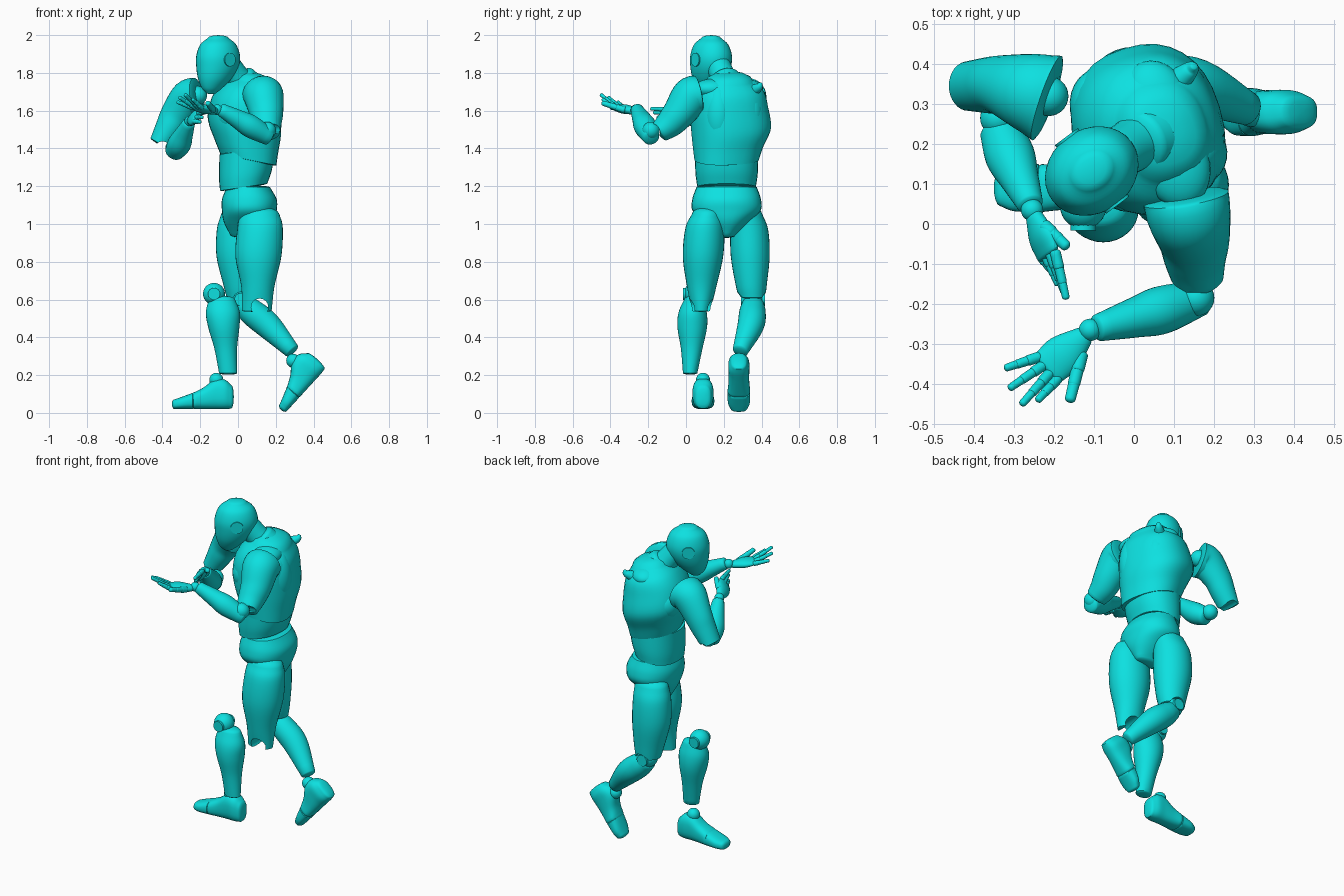
import bpy, bmesh, math
from mathutils import Vector, Matrix

cube = bpy.data.objects.get("Cube")
if cube:
    bpy.data.objects.remove(cube, do_unlink=True)

teal = bpy.data.materials.new("teal plastic")
teal.use_nodes = True
teal.diffuse_color = (0.004, 0.75, 0.75, 1)
teal.node_tree.nodes["Principled BSDF"].inputs["Base Color"].default_value = teal.diffuse_color

X, Y, Z = Vector((1, 0, 0)), Vector((0, 1, 0)), Vector((0, 0, 1))
SEGMENTS, STEPS = 32, 5


def finish(name, bm):
    bmesh.ops.recalc_face_normals(bm, faces=bm.faces)
    mesh = bpy.data.meshes.new(name)
    bm.to_mesh(mesh)
    bm.free()
    mesh.materials.append(teal)
    obj = bpy.data.objects.new(name, mesh)
    bpy.context.collection.objects.link(obj)
    mesh.shade_smooth()
    mesh.set_sharp_from_angle(angle=math.radians(40))
    return obj


def spline(rings):
    """Smoothly interpolate rings of (x, y, z, half width, half depth)."""
    pts = [Vector(r) for r in rings]
    pts = [2 * pts[0] - pts[1]] + pts + [2 * pts[-1] - pts[-2]]
    out = []
    for a, b, c, d in zip(pts, pts[1:], pts[2:], pts[3:]):
        for k in range(STEPS):
            t = k / STEPS
            out.append(b + (c - a) * (t / 2) + (2 * a - 5 * b + 4 * c - d) * (t * t / 2)
                       + (3 * b - a - 3 * c + d) * (t ** 3 / 2))
    return out + [pts[-2]]


def loft(name, rings, side=Y, normal=None, power=2, caps=(0.3, 0.3)):
    """Closed tube of superellipse rings with rounded ends."""
    path = spline(rings)
    frames = []
    for i, p in enumerate(path):
        ahead, behind = path[min(i + 1, len(path) - 1)], path[max(i - 1, 0)]
        t = normal or (Vector(ahead[:3]) - Vector(behind[:3])).normalized()
        frames.append((Vector(p[:3]), max(p[3], 0.003), max(p[4], 0.003), t))

    def cap(frame, length, sign):
        c, a, b, t = frame
        angles = [math.radians(g) for g in (25, 50, 70, 84)]
        return [(c + t * sign * length * min(a, b) * math.sin(g),
                 a * math.cos(g), b * math.cos(g), t) for g in angles]

    frames = cap(frames[0], caps[0], -1)[::-1] + frames + cap(frames[-1], caps[1], 1)
    bm = bmesh.new()
    loops = []
    for c, a, b, t in frames:
        u = (side - t * side.dot(t)).normalized()
        v = t.cross(u)
        loop = []
        for k in range(SEGMENTS):
            g = math.tau * k / SEGMENTS
            cu, sv = math.cos(g), math.sin(g)
            pu = math.copysign(abs(cu) ** (2 / power), cu)
            pv = math.copysign(abs(sv) ** (2 / power), sv)
            loop.append(bm.verts.new(c + u * a * pu + v * b * pv))
        loops.append(loop)
    for lo, hi in zip(loops, loops[1:]):
        for k in range(SEGMENTS):
            n = (k + 1) % SEGMENTS
            bm.faces.new((lo[k], lo[n], hi[n], hi[k]))
    bm.faces.new(loops[0])
    bm.faces.new(loops[-1])
    return finish(name, bm)


def limb(name, rings, side=Y, **options):
    """Round tube: one radius for each point."""
    return loft(name, [(*r, r[3]) for r in rings], side, **options)


def ball(name, loc, size, turn=0):
    size = size if isinstance(size, tuple) else (size,) * 3
    bm = bmesh.new()
    place = Matrix.Translation(loc) @ Matrix.Rotation(turn, 4, 'Z') @ Matrix.Diagonal((*size, 1))
    bmesh.ops.create_uvsphere(bm, u_segments=28, v_segments=18, radius=1, matrix=place)
    return finish(name, bm)


def disc(name, loc, axis, radius, depth):
    bm = bmesh.new()
    place = Matrix.Translation(loc) @ axis.to_track_quat('Z', 'Y').to_matrix().to_4x4()
    bmesh.ops.create_cone(bm, cap_ends=True, segments=32, radius1=radius, radius2=radius,
                          depth=depth, matrix=place)
    return finish(name, bm)


def notch(obj, loc, axis, radius):
    """Cut a round joint opening through the end of a limb."""
    cutter = disc("joint_cutter", loc, axis, radius, 0.5)
    cutter.hide_render = True
    mod = obj.modifiers.new("notch", 'BOOLEAN')
    mod.object, mod.operation, mod.solver = cutter, 'DIFFERENCE', 'EXACT'
    graph = bpy.context.evaluated_depsgraph_get()
    mesh = bpy.data.meshes.new_from_object(obj.evaluated_get(graph))
    obj.modifiers.clear()
    obj.data = mesh
    mesh.set_sharp_from_angle(angle=math.radians(40))
    bpy.data.objects.remove(cutter, do_unlink=True)


# Head, ears and neck, turned towards the leading hand
face = Vector((-0.8, -0.6, 0))
ear_axis = Z.cross(face)
skull = Vector((-0.105, 0.133, 0))
profile = [(0, 1.985, 0.048, 0.058), (0, 1.95, 0.085, 0.1), (0, 1.89, 0.104, 0.122),
           (0.005, 1.83, 0.1, 0.118), (0.022, 1.77, 0.08, 0.094),
           (0.04, 1.72, 0.048, 0.058), (0.046, 1.695, 0.024, 0.03)]
loft("head", [(*(skull + face * f + Z * z), w, d) for f, z, w, d in profile], ear_axis, -Z)
for label, sign in (("left", 1), ("right", -1)):
    disc(label + "_ear", skull + Z * 1.87 + ear_axis * sign * 0.097, ear_axis, 0.036, 0.02)
limb("neck", [(0.05, 0.23, 1.7, 0.085), (0.0, 0.2, 1.77, 0.068), (-0.05, 0.17, 1.84, 0.065)])
limb("neck_collar", [(0.035, 0.215, 1.745, 0.086), (0.015, 0.205, 1.77, 0.08)])

# Torso, twisted so that its right shoulder leads
left = Vector((0.3, -0.95, 0)).normalized()
loft("chest", [(0.055, 0.215, 1.34, 0.17, 0.145), (0.045, 0.222, 1.41, 0.185, 0.165),
               (0.035, 0.238, 1.51, 0.21, 0.19), (0.042, 0.23, 1.62, 0.203, 0.183),
               (0.06, 0.23, 1.7, 0.182, 0.155), (0.075, 0.23, 1.755, 0.125, 0.11)],
     left, Vector((0.2, 0, 1)).normalized(), power=2.3, caps=(0.05, 0.45))
turn = math.atan2(left.y, left.x)
for label, sign in (("left", 1), ("right", -1)):
    side = left * sign * 0.08
    ball(label + "_pectoral", Vector((-0.05, 0.21, 1.57)) + side, (0.105, 0.085, 0.1), turn)
    ball(label + "_shoulder_blade", Vector((0.12, 0.25, 1.575)) + side, (0.085, 0.09, 0.17), turn)
    ball(label + "_collar_muscle", Vector((0.08, 0.225, 1.715)) + side, (0.11, 0.085, 0.055), turn)
limb("torn_shoulder_edge", [(0.1, 0.35, 1.7, 0.035), (0.14, 0.385, 1.725, 0.022),
                            (0.15, 0.395, 1.745, 0.01)])
loft("abdomen", [(0.03, 0.215, 1.195, 0.155, 0.127), (0.04, 0.215, 1.27, 0.165, 0.142),
                 (0.05, 0.215, 1.39, 0.168, 0.15)], Y,
     Vector((-0.15, 0, 1)).normalized(), power=2.2, caps=(0.05, 0.05))
loft("pelvis", [(0.055, 0.215, 1.195, 0.16, 0.115), (0.06, 0.215, 1.13, 0.182, 0.145),
                (0.06, 0.215, 1.07, 0.18, 0.145), (0.06, 0.215, 1.01, 0.12, 0.135),
                (0.06, 0.215, 0.94, 0.045, 0.1)], Y, -Z, power=2.2, caps=(0.08, 0.3))

# Left leg: thigh hanging clear of the shin
thigh = loft("left_thigh", [(0.115, 0.11, 1.05, 0.08, 0.105), (0.117, 0.1, 0.98, 0.103, 0.12),
                            (0.108, 0.09, 0.83, 0.107, 0.122), (0.105, 0.083, 0.67, 0.078, 0.088),
                            (0.1, 0.08, 0.54, 0.05, 0.078)], Y, -Z, caps=(0.5, 0.1))
notch(thigh, (0.115, 0.07, 0.56), Y, 0.045)
loft("left_shin", [(-0.085, 0.04, 0.6, 0.05, 0.07), (-0.08, 0.035, 0.53, 0.075, 0.09),
                   (-0.075, 0.033, 0.45, 0.078, 0.082), (-0.065, 0.03, 0.34, 0.057, 0.06),
                   (-0.052, 0.022, 0.21, 0.038, 0.048)], Y, -Z, caps=(0.4, 0.2))
ball("left_knee", (-0.127, 0.045, 0.63), 0.058)
disc("left_knee_cap", (-0.127, 0.045, 0.63), Y, 0.032, 0.122)

# Right leg: bent and trailing
thigh = loft("right_thigh", [(0.01, 0.325, 1.05, 0.08, 0.1), (0.0, 0.335, 0.97, 0.1, 0.112),
                             (0.0, 0.34, 0.83, 0.103, 0.114), (0.012, 0.345, 0.68, 0.083, 0.09),
                             (0.015, 0.35, 0.61, 0.07, 0.075)], Y, -Z, caps=(0.5, 0.1))
notch(thigh, (0.02, 0.35, 0.59), Y, 0.05)
limb("right_shin", [(0.02, 0.355, 0.58, 0.056), (0.075, 0.352, 0.532, 0.07),
                    (0.16, 0.342, 0.462, 0.07), (0.285, 0.288, 0.33, 0.042)])
ball("right_knee", (0.015, 0.355, 0.6), 0.058)
disc("right_knee_cap", (0.015, 0.355, 0.6), Y, 0.034, 0.125)

# Feet: heel, toe and ankle ball, posed together
heel = [(0.075, 0.065, 0.042, 0.062), (0.04, 0.078, 0.055, 0.078), (-0.01, 0.08, 0.055, 0.08),
        (-0.07, 0.058, 0.055, 0.058), (-0.12, 0.045, 0.06, 0.045)]
toe = [(-0.13, 0.043, 0.06, 0.043), (-0.19, 0.032, 0.058, 0.032), (-0.225, 0.026, 0.045, 0.026)]
for label, loc, pitch in (("left", (-0.11, 0.09, 0.02), 0), ("right", (0.41, 0.28, 0.175), -0.83)):
    pose = Matrix.Translation(loc) @ Matrix.Rotation(pitch, 4, 'Y')
    for part, rings in (("heel", heel), ("toe", toe)):
        foot = loft(f"{label}_{part}", [(x, 0, z, w, h) for x, z, w, h in rings],
                    Y, -X, power=2.6, caps=(0.3, 0.6))
        foot.matrix_world = pose
    ball(label + "_ankle", pose @ Vector((-0.005, 0, 0.155)), 0.037)

# Left arm, reaching forward from a sideways shoulder cap
arm = loft("left_upper_arm", [(0.13, 0.065, 1.685, 0.108, 0.1), (0.137, 0.025, 1.672, 0.105, 0.104),
                              (0.15, -0.035, 1.59, 0.09, 0.088), (0.153, -0.085, 1.533, 0.078, 0.076),
                              (0.16, -0.14, 1.488, 0.064, 0.058)], X, caps=(0.1, 0.2))
notch(arm, (0.155, -0.185, 1.485), X, 0.047)
limb("left_forearm", [(0.165, -0.185, 1.46, 0.045), (0.07, -0.215, 1.515, 0.06),
                      (0.0, -0.235, 1.555, 0.05), (-0.09, -0.26, 1.605, 0.034)])
ball("left_elbow", (0.155, -0.185, 1.495), 0.046)
ball("left_wrist", (-0.11, -0.265, 1.605), 0.028)

# Right arm, detached, with its shoulder cap facing the body
arm = loft("right_upper_arm", [(-0.218, 0.315, 1.675, 0.112, 0.1), (-0.262, 0.33, 1.662, 0.098, 0.1),
                               (-0.325, 0.347, 1.58, 0.076, 0.085), (-0.365, 0.347, 1.51, 0.07, 0.073),
                               (-0.415, 0.345, 1.425, 0.062, 0.056)], Y, caps=(0.1, 0.1))
notch(arm, (-0.4, 0.34, 1.395), Y, 0.042)
ball("right_shoulder_ball", (-0.214, 0.32, 1.68), 0.05)
limb("right_forearm", [(-0.335, 0.235, 1.385, 0.052), (-0.31, 0.17, 1.425, 0.062),
                       (-0.285, 0.11, 1.48, 0.048), (-0.26, 0.05, 1.535, 0.033)], X)
ball("right_elbow", (-0.34, 0.265, 1.4), 0.045)
ball("right_wrist", (-0.255, 0.035, 1.545), 0.028)


def hand(label, wrist, knuckles, spread, tips, thumb):
    """Flat palm with four jointed fingers and a thumb."""
    wrist, knuckles = Vector(wrist), Vector(knuckles)
    spread = Vector(spread).normalized()
    middle = wrist.lerp(knuckles, 0.55)
    loft(label + "_palm", [(*wrist, 0.026, 0.02), (*middle, 0.05, 0.025),
                           (*knuckles, 0.048, 0.017)], spread, caps=(0.4, 0.6))
    digits = [(knuckles + spread * (0.036 - 0.024 * i), Vector(tip), 0.0135)
              for i, tip in enumerate(tips)]
    digits.append((wrist.lerp(knuckles, 0.3) + spread * 0.03, Vector(thumb), 0.0175))
    for i, (root, tip, r) in enumerate(digits):
        name = f"{label}_finger_{i}" if i < 4 else label + "_thumb"
        for j in range(3):
            a, b = root.lerp(tip, j / 3), root.lerp(tip, (j + 0.94) / 3)
            limb(f"{name}_joint_{j}", [(*a, r - j * 0.0015), (*b, r - j * 0.002)],
                 spread, caps=(0.5, 0.7))


hand("left", (-0.125, -0.28, 1.6), (-0.215, -0.36, 1.615), (0.65, -0.75, 0),
     [(-0.24, -0.44, 1.66), (-0.28, -0.45, 1.685), (-0.31, -0.41, 1.67), (-0.32, -0.36, 1.645)],
     (-0.16, -0.44, 1.64))
hand("right", (-0.25, 0.02, 1.55), (-0.215, -0.075, 1.575), (0.5, 0.1, 0.85),
     [(-0.17, -0.185, 1.61), (-0.175, -0.17, 1.59), (-0.19, -0.15, 1.565), (-0.2, -0.125, 1.54)],
     (-0.17, -0.055, 1.61))
